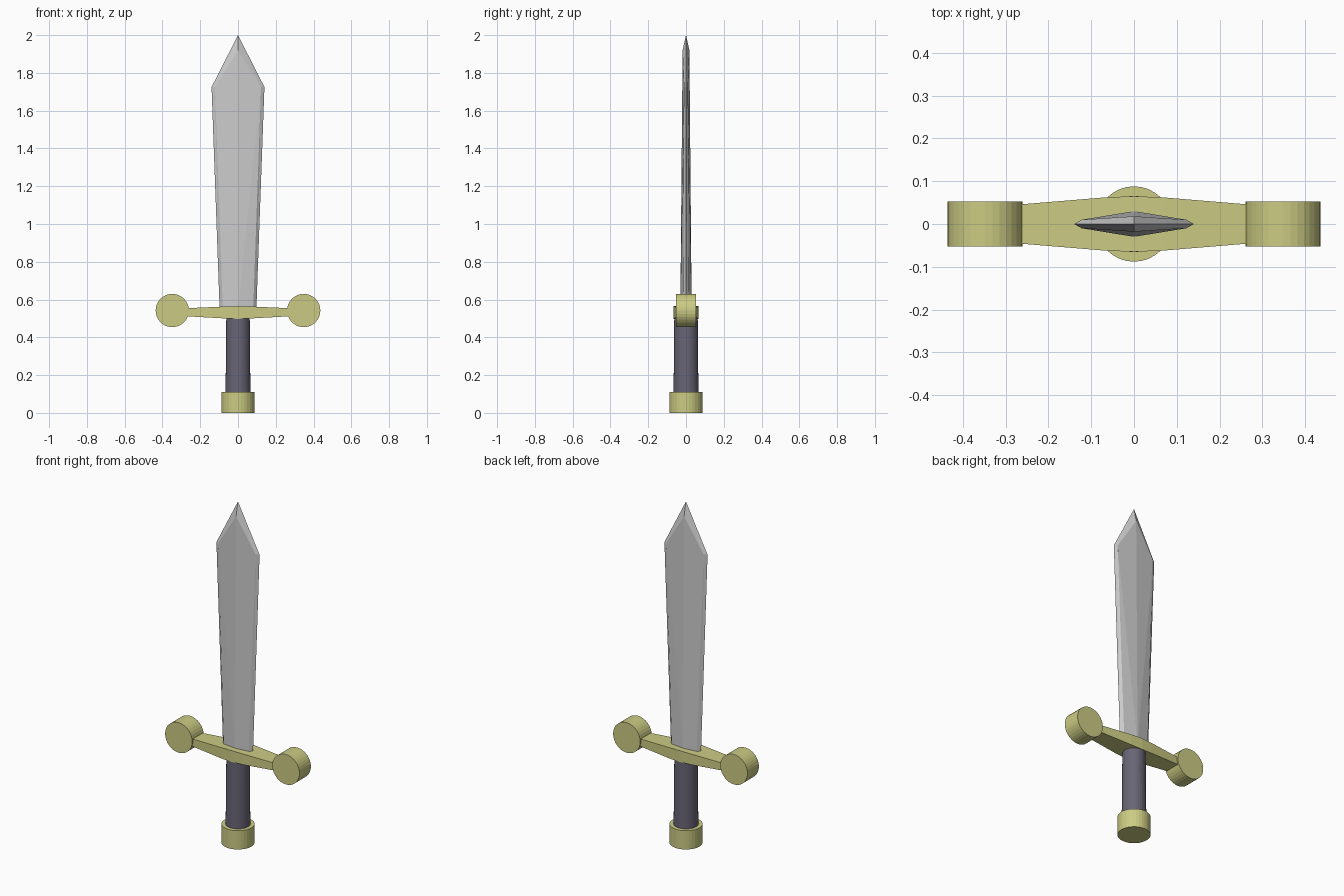
import bpy
import bmesh
import math

if "Cube" in bpy.data.objects:
    bpy.data.objects.remove(bpy.data.objects["Cube"])


def material(name, color):
    m = bpy.data.materials.new(name)
    m.diffuse_color = (*color, 1)
    m.use_nodes = True
    m.node_tree.nodes["Principled BSDF"].inputs["Base Color"].default_value = m.diffuse_color
    return m


GOLD = material("gold", (0.60, 0.60, 0.23))
LEATHER = material("dark_leather", (0.14, 0.13, 0.18))


def finish(bm, name, mat=None):
    bmesh.ops.recalc_face_normals(bm, faces=bm.faces[:])
    mesh = bpy.data.meshes.new(name)
    bm.to_mesh(mesh)
    bm.free()
    obj = bpy.data.objects.new(name, mesh)
    bpy.context.collection.objects.link(obj)
    if mat:
        mesh.materials.append(mat)
    return obj


def bridge(bm, a, b):
    n = len(a)
    for i in range(n):
        bm.faces.new((a[i], a[(i + 1) % n], b[(i + 1) % n], b[i]))


def cylinder(name, r1, r2, depth, loc, mat, rot=(0, 0, 0)):
    bpy.ops.mesh.primitive_cone_add(vertices=32, radius1=r1, radius2=r2,
                                    depth=depth, location=loc, rotation=rot)
    obj = bpy.context.object
    obj.name = name
    obj.data.materials.append(mat)
    return obj


# Blade: ridged section with narrow sharpened edges, flaring to the shoulders
bm = bmesh.new()


def blade_ring(w, inner, edge_t, ridge_t, z, ridge_z):
    pts = [(w, 0, z), (inner, edge_t, z), (0, ridge_t, ridge_z), (-inner, edge_t, z),
           (-w, 0, z), (-inner, -edge_t, z), (0, -ridge_t, ridge_z), (inner, -edge_t, z)]
    return [bm.verts.new(p) for p in pts]


base = blade_ring(0.097, 0.080, 0.016, 0.030, 0.54, 0.54)
top = blade_ring(0.140, 0.122, 0.010, 0.018, 1.725, 1.92)
bm.faces.new(base)
bridge(bm, base, top)
tip = bm.verts.new((0, 0, 2.0))
for i in range(8):
    bm.faces.new((top[i], top[(i + 1) % 8], tip))
bmesh.ops.triangulate(bm, faces=[f for f in bm.faces if len(f.verts) == 4])
finish(bm, "blade")

# Crossguard bar: rectangular sections tapering outwards
bm = bmesh.new()
rings = []
for x, y, z0, z1 in [(-0.30, 0.043, 0.513, 0.553), (-0.07, 0.062, 0.500, 0.563),
                     (0, 0.065, 0.498, 0.565),
                     (0.07, 0.062, 0.500, 0.563), (0.30, 0.043, 0.513, 0.553)]:
    rings.append([bm.verts.new(p) for p in
                  [(x, -y, z0), (x, y, z0), (x, y, z1), (x, -y, z1)]])
for a, b in zip(rings, rings[1:]):
    bridge(bm, a, b)
bm.faces.new(rings[0])
bm.faces.new(rings[-1])
finish(bm, "crossguard", GOLD)

# Round discs at the guard ends
for side, sx in (("left", -1), ("right", 1)):
    cylinder("guard_disc_" + side, 0.088, 0.088, 0.106, (sx * 0.348, 0, 0.542),
             GOLD, (math.pi / 2, 0, 0))

# Grip and pommel
cylinder("grip", 0.066, 0.062, 0.42, (0, 0, 0.30), LEATHER)
cylinder("pommel", 0.088, 0.088, 0.11, (0, 0, 0.055), GOLD)
